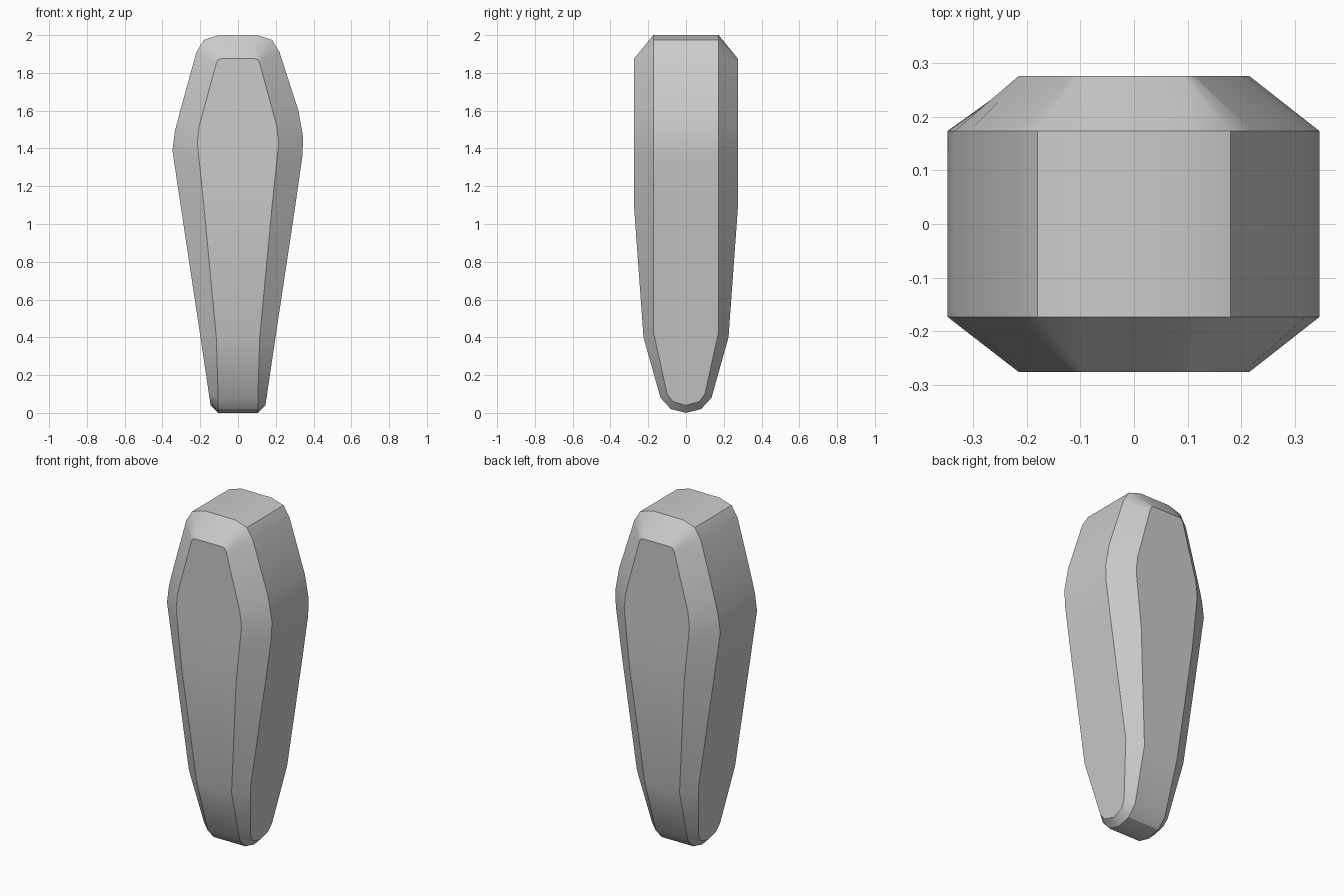
import bpy
import bmesh
import math

cube = bpy.data.objects.get("Cube")
if cube:
    bpy.data.objects.remove(cube, do_unlink=True)

# One grey for the whole body
grey = bpy.data.materials.new("plain_grey")
grey.use_nodes = True
colour = (0.6, 0.6, 0.6, 1)
grey.diffuse_color = colour
grey.node_tree.nodes["Principled BSDF"].inputs["Base Color"].default_value = colour

# Stations from foot to head:
# rim (x, z, depth) of the flat sides, then panel (x, z, depth) of front and back
DEPTH, RIM = 0.275, 0.173
stations = [
    ((0.145, 0.04, 0.0), (0.105, 0.0, 0.0)),
    ((0.148, 0.06, 0.07), (0.105, 0.02, 0.08)),
    ((0.154, 0.10, 0.10), (0.105, 0.08, 0.135)),
    ((0.203, 0.43, RIM), (0.115, 0.40, 0.225)),
    ((0.298, 1.06, RIM), (0.18, 1.09, DEPTH)),
    ((0.341, 1.36, RIM), (0.205, 1.33, DEPTH)),
    ((0.345, 1.46, RIM), (0.215, 1.43, DEPTH)),
    ((0.32, 1.60, RIM), (0.205, 1.52, DEPTH)),
    ((0.22, 1.91, RIM), (0.115, 1.85, DEPTH)),
    ((0.18, 1.975, RIM), (0.105, 1.87, DEPTH)),
    ((0.10, 2.0, RIM), (0.09, 1.875, DEPTH)),
]
# The shoulder on the -x side is slightly sharper
shoulder = {5: (0.347, 1.39, RIM), 6: (0.334, 1.49, RIM), 7: (0.306, 1.60, RIM)}

bm = bmesh.new()


def ring(i):
    """Eight corners around the body, starting at the front panel."""
    rim, panel = stations[i]
    other = shoulder.get(i, rim)
    corners = [(-1, -1, panel), (1, -1, panel), (1, -1, rim), (1, 1, rim),
               (1, 1, panel), (-1, 1, panel), (-1, 1, other), (-1, -1, other)]
    return [bm.verts.new((sx * p[0], sy * p[2], p[1])) for sx, sy, p in corners]


# Loft the body between stations
rings = [ring(i) for i in range(len(stations))]
for low, high in zip(rings, rings[1:]):
    for k in range(8):
        n = (k + 1) % 8
        bm.faces.new((low[k], low[n], high[n], high[k]))

# Flat head with a sloping chamfer at front and back
top = rings[-1]
for idx in ((7, 2, 3, 6), (0, 1, 2, 7), (6, 3, 4, 5)):
    bm.faces.new([top[k] for k in idx])

# Close the foot where front and back meet
bmesh.ops.remove_doubles(bm, verts=bm.verts[:], dist=0.0005)
bmesh.ops.recalc_face_normals(bm, faces=bm.faces[:])

mesh = bpy.data.meshes.new("tapered_body")
bm.to_mesh(mesh)
bm.free()
mesh.materials.append(grey)
body = bpy.data.objects.new("tapered_body", mesh)
bpy.context.collection.objects.link(body)
bpy.ops.object.select_all(action="DESELECT")
body.select_set(True)
bpy.context.view_layer.objects.active = body
bpy.ops.object.shade_smooth_by_angle(angle=math.radians(32))
